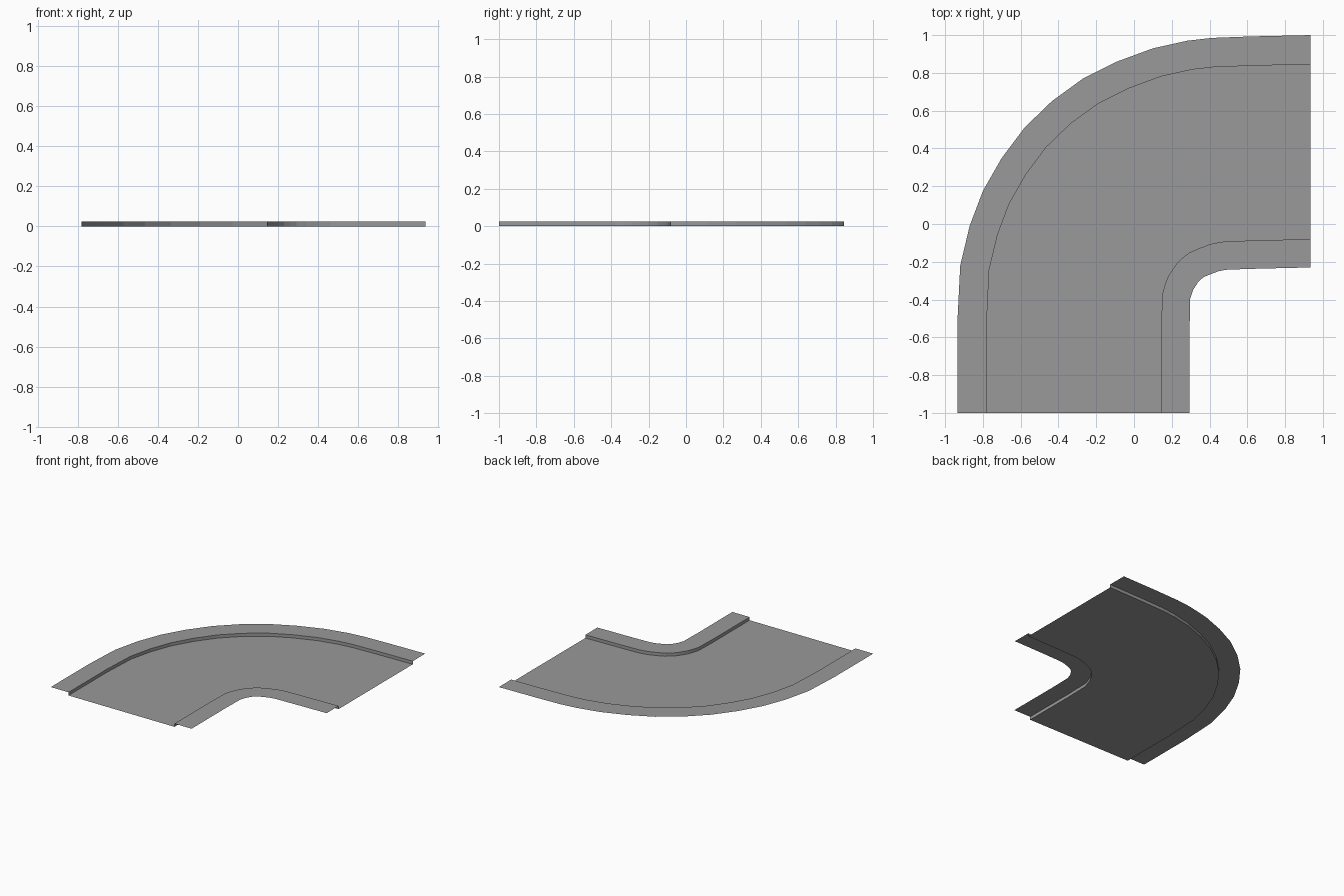
import bpy
from mathutils import Vector

cube = bpy.data.objects.get("Cube")
if cube:
    bpy.data.objects.remove(cube, do_unlink=True)

# Single grey surface colour
grey = bpy.data.materials.new("concrete_grey")
grey.use_nodes = True
colour = (0.32, 0.32, 0.32, 1)
grey.diffuse_color = colour
grey.node_tree.nodes["Principled BSDF"].inputs["Base Color"].default_value = colour

# Outer edge of the bend, from the front end round to the left end
PATH = [Vector(p) for p in (
    (-0.935, -1), (-0.935, -0.52), (-0.92, -0.22), (-0.87, -0.01),
    (-0.80, 0.175), (-0.70, 0.35), (-0.58, 0.51), (-0.435, 0.65),
    (-0.27, 0.77), (-0.09, 0.86), (0.10, 0.93), (0.28, 0.97),
    (0.41, 0.985), (0.62, 0.993), (0.935, 1))]
KERB_HEIGHT = 0.025
OUTER_KERB, INNER_KERB, INNER_EDGE = 0.155, 1.08, 1.23


def inward_normals(path):
    """Direction across the road at each point; square at both ends."""
    normals = [Vector((1, 0))]
    for a, b, c in zip(path, path[1:], path[2:]):
        tangent = (b - a).normalized() + (c - b).normalized()
        normals.append(Vector((tangent.y, -tangent.x)).normalized())
    normals[1] = Vector((1, -0.04)).normalized()
    return normals + [Vector((0, -1))]


NORMALS = inward_normals(PATH)


def strip(name, start, end):
    """Ribbon along the bend between two (offset, height) profile points."""
    verts, faces = [], []
    for point, normal in zip(PATH, NORMALS):
        for offset, height in (start, end):
            verts.append((*(point + normal * offset), height))
    for i in range(0, len(verts) - 2, 2):
        faces.append((i, i + 1, i + 3, i + 2))
    mesh = bpy.data.meshes.new(name)
    mesh.from_pydata(verts, [], faces)
    mesh.materials.append(grey)
    obj = bpy.data.objects.new(name, mesh)
    bpy.context.collection.objects.link(obj)


# Cross-section from the outside of the bend to the inside
strip("outer_pavement", (0, KERB_HEIGHT), (OUTER_KERB, KERB_HEIGHT))
strip("outer_kerb", (OUTER_KERB, KERB_HEIGHT), (OUTER_KERB, 0))
strip("road_surface", (OUTER_KERB, 0), (INNER_KERB, 0))
strip("inner_kerb", (INNER_KERB, 0), (INNER_KERB, KERB_HEIGHT))
strip("inner_pavement", (INNER_KERB, KERB_HEIGHT), (INNER_EDGE, KERB_HEIGHT))
